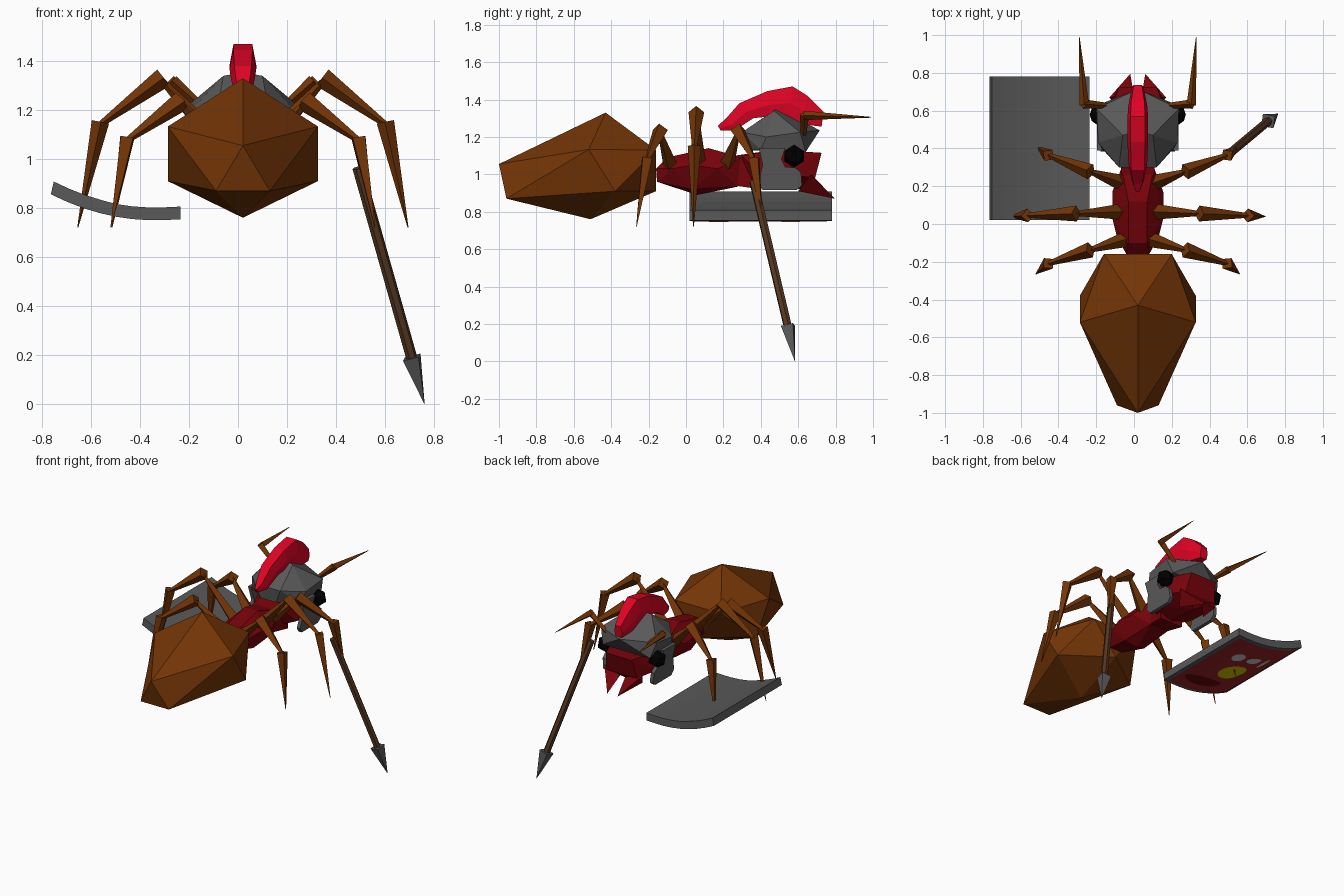
import bpy, bmesh, math
from mathutils import Vector

if "Cube" in bpy.data.objects:
    bpy.data.objects.remove(bpy.data.objects["Cube"])

CX = 0.02  # body symmetry plane


def mat(name, r, g, b):
    m = bpy.data.materials.new(name)
    m.diffuse_color = (r, g, b, 1)
    m.use_nodes = True
    m.node_tree.nodes["Principled BSDF"].inputs["Base Color"].default_value = m.diffuse_color
    return m


BROWN = mat("brown_shell", .175, .036, .002)
WOOD = mat("dark_wood", .095, .04, .016)
GREY = mat("iron_grey", .1, .1, .1)
DARK_RED = mat("dark_red", .19, .001, .003)
PLUME = mat("bright_red", .75, .001, .018)
BLACK = mat("black", 0, 0, 0)
PAINT = mat("shield_red", .32, .016, .018)
MAROON = mat("maroon", .12, .002, .004)
YELLOW = mat("yellow", .62, .52, .0)
SILVER = mat("light_grey", .55, .55, .55)


def finish(bm, name, m):
    bmesh.ops.recalc_face_normals(bm, faces=bm.faces)
    me = bpy.data.meshes.new(name)
    bm.to_mesh(me)
    bm.free()
    me.materials.append(m)
    ob = bpy.data.objects.new(name, me)
    bpy.context.collection.objects.link(ob)
    return ob


def hull(name, pts, m, both=True):
    """Faceted solid around points; both=True also adds mirrored points."""
    bm = bmesh.new()
    for x, y, z in pts:
        bm.verts.new((CX + x, y, z))
        if both and x:
            bm.verts.new((CX - x, y, z))
    res = bmesh.ops.convex_hull(bm, input=bm.verts)
    junk = [v for v in set(res["geom_interior"] + res["geom_unused"])
            if isinstance(v, bmesh.types.BMVert)]
    bmesh.ops.delete(bm, geom=junk, context='VERTS')
    return finish(bm, name, m)


def loft(name, rings, m):
    """Skin between rings of equal length, capped at both ends."""
    bm = bmesh.new()
    vs = [[bm.verts.new(p) for p in r] for r in rings]
    n = len(rings[0])
    for a, b in zip(vs, vs[1:]):
        for i in range(n):
            j = (i + 1) % n
            bm.faces.new((a[i], a[j], b[j], b[i]))
    bm.faces.new(vs[0])
    bm.faces.new(vs[-1])
    return finish(bm, name, m)


def spike(name, a, b, r1, r2, m, sides=5):
    """Tapered rod from a to b."""
    a, b = Vector(a), Vector(b)
    q = (b - a).to_track_quat('Z', 'Y')
    ring = lambda c, r: [c + q @ Vector((r * math.cos(t), r * math.sin(t), 0))
                         for t in (2 * math.pi * i / sides for i in range(sides))]
    return loft(name, [ring(a, r1), ring(b, r2)], m)


# Body
hull("abdomen", [(0, -1, 1.055), (.11, -.96, .87), (0, -.43, 1.33), (.307, -.52, 1.133),
                 (.307, -.38, .91), (0, -.51, .76), (.18, -.16, 1.13), (0, -.16, .91)], BROWN)
hull("thorax", [(.06, -.16, 1.03), (.05, -.155, .96), (.05, -.1, 1.09), (.11, -.07, 1.03),
                (.135, .03, 1.05), (.135, .17, 1.03), (.05, .12, 1.14), (.08, .03, .92),
                (0, .06, .89), (.085, .3, 1.09), (.07, .28, .935)], DARK_RED)
hull("neck", [(.085, .26, 1.1), (.07, .26, .94), (.1, .4, 1.12), (.09, .4, .92)], DARK_RED)
hull("head", [(.1, .725, 1.115), (.12, .69, .98), (0, .62, .92), (.18, .55, 1.0), (.18, .5, 1.13),
              (.1, .3, 1.1), (0, .3, .94), (.16, .4, .99)], DARK_RED)

# Helmet dome
hull("helmet", [(0, .49, 1.355), (.08, .47, 1.34), (0, .715, 1.235), (.218, .61, 1.225),
                (.21, .43, 1.2), (.1, .3, 1.225), (.185, .64, 1.12), (.19, .4, 1.13),
                (.06, .31, 1.13)], GREY)

# Plume: (outer y, z, inner y, z, half width) along the crest
crest = [(.17, 1.26, .185, 1.235, .012), (.215, 1.3, .26, 1.235, .035), (.285, 1.38, .36, 1.3, .05),
         (.435, 1.445, .45, 1.31, .055), (.57, 1.47, .55, 1.31, .055),
         (.65, 1.42, .61, 1.27, .05), (.735, 1.335, .725, 1.255, .03)]
rings = []
for y1, z1, y2, z2, w in crest:
    ym, zm = y1 * .45 + y2 * .55, z1 * .45 + z2 * .55
    rings.append([(CX - w * .7, y1, z1), (CX + w * .7, y1, z1), (CX + w, ym, zm),
                  (CX + w * .8, y2, z2), (CX - w * .8, y2, z2), (CX - w, ym, zm)])
loft("plume", rings, PLUME)

# Paired parts
guard = [(.39, 1.14), (.41, 1.05), (.385, .95), (.41, .915), (.59, .915), (.62, .94),
         (.615, 1.01), (.585, 1.035), (.53, 1.04), (.51, 1.08), (.53, 1.14)]
# base, first knee, second knee, foot
legs = {"front": [(.09, .22, 1.06), (.26, .28, 1.23), (.475, .365, 1.075), (.535, .41, .72)],
        "middle": [(.09, .065, 1.06), (.335, .055, 1.325), (.585, .045, 1.14), (.675, .04, .72)],
        "hind": [(.06, -.08, 1.04), (.26, -.14, 1.23), (.475, -.21, 1.075), (.54, -.265, .72)]}
for s, side in ((-1, "left"), (1, "right")):
    P = lambda p: (CX + s * p[0], p[1], p[2])
    loft(side + "_cheek_guard", [[(CX + s * (x - (1.14 - z) * .1), y, z) for y, z in guard]
                                 for x in (.19, .215)], GREY)
    hull(side + "_mandible", [(s * x, y, z) for x, y, z in
                              [(.15, .67, 1.0), (.02, .68, .96), (.1, .6, .91), (.04, .795, .87)]],
         DARK_RED, False)
    bm = bmesh.new()
    bmesh.ops.create_icosphere(bm, subdivisions=1, radius=.061)
    bmesh.ops.translate(bm, verts=bm.verts, vec=P((.2, .578, 1.097)))
    finish(bm, side + "_eye", BLACK)
    spike(side + "_antenna_base", P((.13, .625, 1.18)), P((.288, .635, 1.32)), .012, .025, BROWN, 4)
    spike(side + "_antenna_tip", P((.283, .63, 1.315)), P((.31, .99, 1.305)), .025, .002, BROWN, 4)
    for name, pts in legs.items():
        for i, (r1, r2) in enumerate([(.042, .012), (.042, .012), (.036, .002)]):
            a, b = Vector(P(pts[i])), Vector(P(pts[i + 1]))
            if i:
                a -= (b - a).normalized() * .012
            spike(f"{side}_{name}_leg_{i + 1}", a, b, r1, r2, BROWN, 4)

# Spear
spike("spear_shaft", (.49, .36, .965), (.715, .548, .17), .023, .023, WOOD, 6)
spike("spear_head", (.71, .545, .19), (.762, .583, 0), .047, .001, GREY, 4)


# Shield: curved board with a painted underside
def under(x):
    """Height of the shield underside at x."""
    return .75 + (.6 if x < -.345 else .3) * (x + .345) ** 2


N = 8
xs = [-.765 + .53 * i / N for i in range(N + 1)]
section = [(x, under(x)) for x in xs] + [(x + .012 * (x < -.5), under(x) + .052) for x in reversed(xs)]
loft("shield", [[(x, y, z) for x, z in section] for y in (.02, .78)], GREY)


def plate(name, x0, x1, y0, y1, m, lift, steps=10, oval=True):
    """Thin patch following the shield underside."""
    bm = bmesh.new()
    cy, hy = (y0 + y1) / 2, (y1 - y0) / 2
    rows = []
    for i in range(steps + 1):
        t = -math.cos(math.pi * i / steps)
        x = (x0 + x1) / 2 + t * (x1 - x0) / 2
        h = hy * max(.05, math.sqrt(max(0, 1 - t * t))) if oval else hy
        rows.append([bm.verts.new((x, cy + k * h, under(x) - lift)) for k in (-1, 1)])
    for a, b in zip(rows, rows[1:]):
        f = bm.faces.new((a[0], a[1], b[1], b[0]))
        f.normal_update()
        if f.normal.z > 0:
            f.normal_flip()
    me = bpy.data.meshes.new(name)
    bm.to_mesh(me)
    bm.free()
    me.materials.append(m)
    bpy.context.collection.objects.link(bpy.data.objects.new(name, me))


plate("shield_paint", -.74, -.26, .045, .755, PAINT, .003, 16, False)
plate("yellow_patch", -.62, -.43, .27, .46, YELLOW, .006)
plate("maroon_patch", -.58, -.29, .12, .23, MAROON, .006)
plate("grey_patch_inner", -.46, -.37, .51, .61, SILVER, .006)
plate("grey_patch_middle", -.60, -.49, .52, .60, SILVER, .006)
plate("grey_patch_outer", -.67, -.63, .46, .60, SILVER, .006)
